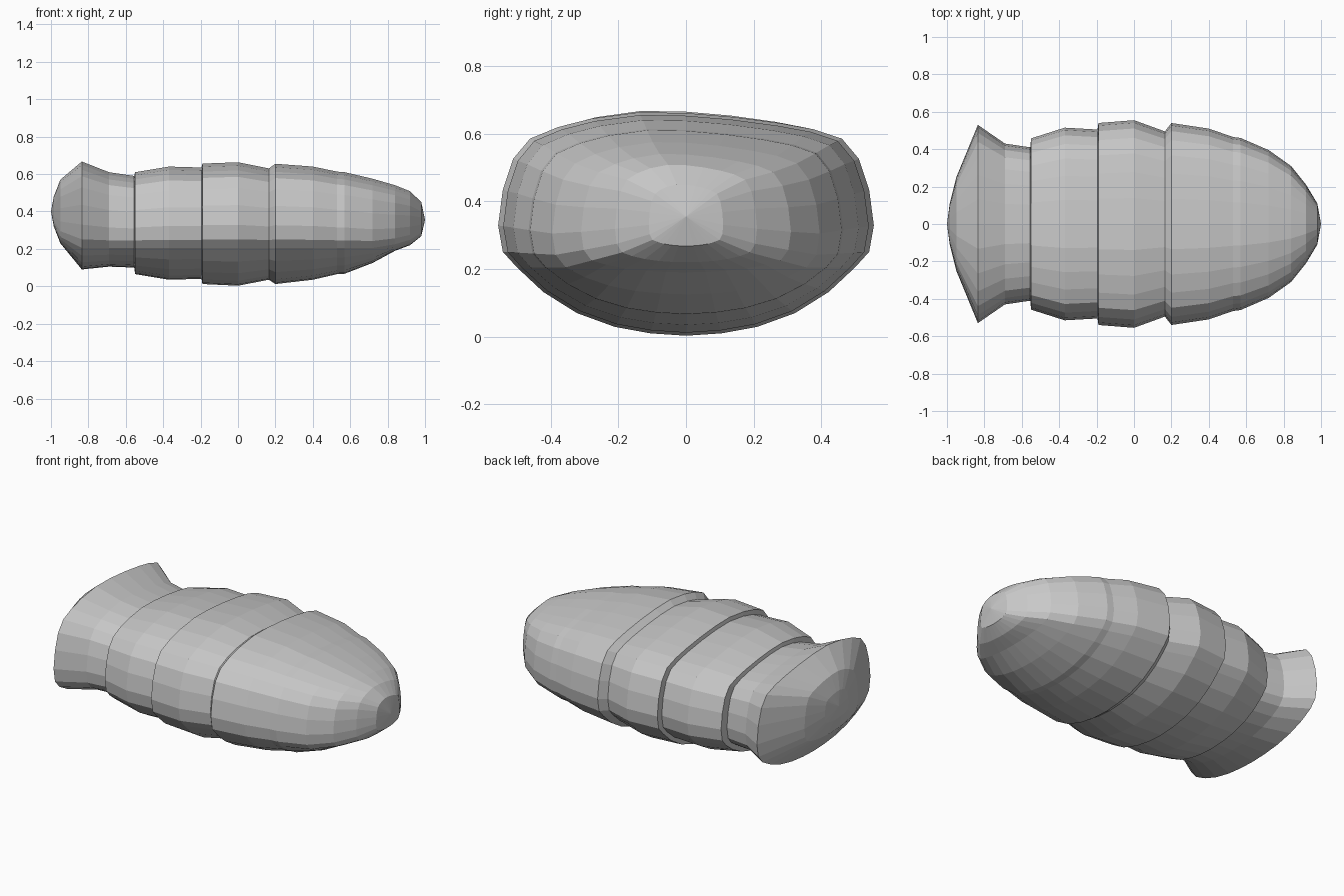
import bpy, bmesh

if "Cube" in bpy.data.objects:
    bpy.data.objects.remove(bpy.data.objects["Cube"], do_unlink=True)

grey = bpy.data.materials.new("shell grey")
grey.use_nodes = True
grey.diffuse_color = (0.58, 0.58, 0.58, 1)
grey.node_tree.nodes["Principled BSDF"].inputs["Base Color"].default_value = (0.58, 0.58, 0.58, 1)

# Cross-section: (width fraction, height fraction)
BELLY = [(0, 0), (.19, .035), (.38, .13), (.58, .33), (.76, .64), (.9, 1)]
SIDE = [(.975, .1), (1, .27), (.975, .5), (.92, .7), (.83, .83)]
BACK_POS = [(.68, .89), (.5, .93), (.25, .97)]
BACK_NEG = [(.68, .905), (.5, .96), (.25, 1)]


def section(x, half_width, top, bottom):
    """Rounded back, upright sides and a curved belly."""
    corner = max(.205, bottom + .1 * (top - bottom))

    def half(side, back):
        low = [(x, side * half_width * u, bottom + (corner - bottom) * v) for u, v in BELLY]
        high = [(x, side * half_width * u, corner + (top - corner) * v) for u, v in SIDE + back]
        return low + high

    ridge = (x, 0, corner + (top - corner) * .995)
    return half(1, BACK_POS) + [ridge] + half(-1, BACK_NEG)[:0:-1]


def loft(name, stations, tip=None):
    """Skin the stations in order, closing the last ring to a tip."""
    bm = bmesh.new()
    rings = [[bm.verts.new(p) for p in section(*s)] for s in stations]
    n = len(rings[0])
    for a, b in zip(rings, rings[1:]):
        for i in range(n):
            j = (i + 1) % n
            bm.faces.new((a[i], a[j], b[j], b[i]))
    if tip:
        point = bm.verts.new(tip)
        for i in range(n):
            bm.faces.new((rings[-1][i], rings[-1][(i + 1) % n], point))
    # Orient every face away from the long axis
    bm.normal_update()
    face = bm.faces[:][n // 2 + n * (len(rings) // 2 - 1)]
    bmesh.ops.recalc_face_normals(bm, faces=bm.faces)
    bm.normal_update()
    centre = face.calc_center_median()
    if face.normal.y * centre.y + face.normal.z * (centre.z - .35) < 0:
        bmesh.ops.reverse_faces(bm, faces=bm.faces)
    mesh = bpy.data.meshes.new(name)
    bm.to_mesh(mesh)
    bm.free()
    mesh.materials.append(grey)
    obj = bpy.data.objects.new(name, mesh)
    bpy.context.collection.objects.link(obj)
    return obj


# Shared rings where the segments meet
front_neck = (.165, .495, .63, .035)
mid_neck = (-.195, .505, .635, .04)
rear_neck = (-.555, .41, .59, .1)

loft("nose_segment", [
    front_neck, (.2, .54, .655, .012), (.4, .51, .64, .035),
    (.53, .465, .613, .065), (.57, .46, .61, .067), (.72, .395, .575, .125),
    (.84, .31, .54, .19), (.92, .21, .508, .22), (.98, .11, .45, .268),
], tip=(1, 0, .355))

loft("middle_segment", [
    front_neck, (0, .555, .663, .003), (-.19, .54, .656, .012), mid_neck,
])

loft("rear_segment", [
    mid_neck, (-.37, .515, .64, .035), (-.55, .458, .61, .065), rear_neck,
])

loft("tail_flare", [
    rear_neck, (-.69, .43, .61, .105), (-.835, .53, .667, .09),
    (-.95, .25, .57, .23), (-.985, .11, .48, .32),
], tip=(-1, 0, .4))
